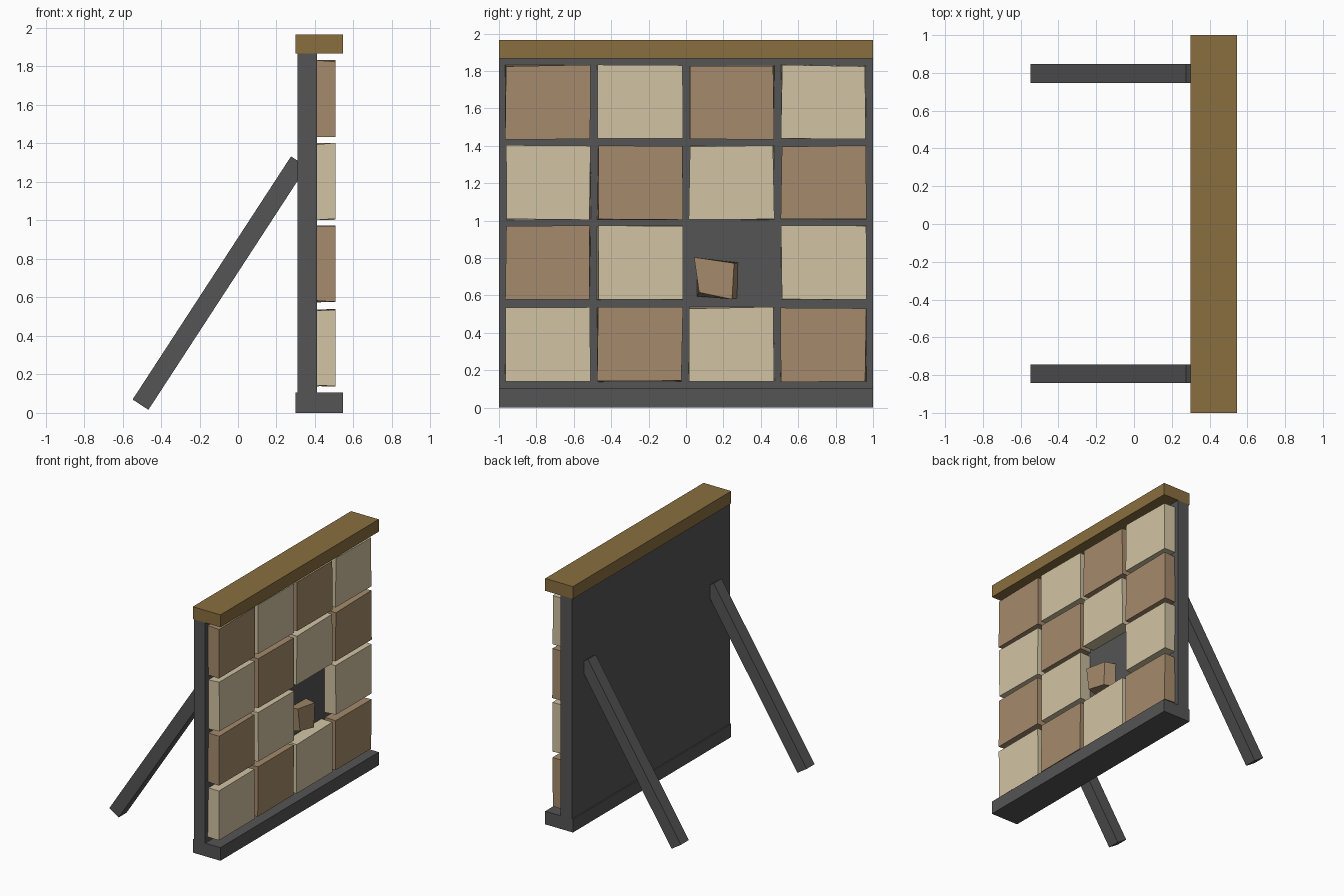
import bpy, bmesh, math, random

if "Cube" in bpy.data.objects:
    bpy.data.objects.remove(bpy.data.objects["Cube"])

random.seed(4)


def material(name, rgb):
    m = bpy.data.materials.new(name)
    m.diffuse_color = (*rgb, 1)
    m.use_nodes = True
    m.node_tree.nodes["Principled BSDF"].inputs["Base Color"].default_value = m.diffuse_color
    return m


GREY = material("dark_grey", (0.09, 0.09, 0.09))
WOOD = material("cap_wood", (0.25, 0.156, 0.05))
CREAM = material("cream", (0.64, 0.55, 0.37))
BROWN = material("brown", (0.376, 0.258, 0.15))


def prism(name, x0, back, x1, front, mat):
    """Six-sided block between two (y, z) quads lying at x0 and x1."""
    bm = bmesh.new()
    a = [bm.verts.new((x0, y, z)) for y, z in back]
    b = [bm.verts.new((x1, y, z)) for y, z in front]
    bm.faces.new(a)
    bm.faces.new(b)
    for i in range(4):
        j = (i + 1) % 4
        bm.faces.new((a[i], a[j], b[j], b[i]))
    bmesh.ops.recalc_face_normals(bm, faces=bm.faces)
    mesh = bpy.data.meshes.new(name)
    bm.to_mesh(mesh)
    bm.free()
    mesh.materials.append(mat)
    ob = bpy.data.objects.new(name, mesh)
    bpy.context.collection.objects.link(ob)
    return ob


def rect(y0, y1, z0, z1, jitter=0.0):
    def r():
        return random.uniform(-jitter, jitter)
    return [(y + r(), z + r()) for y, z in ((y0, z0), (y1, z0), (y1, z1), (y0, z1))]


def box(name, x, y, z, mat):
    return prism(name, x[0], rect(*y, *z), x[1], rect(*y, *z), mat)


# Backing panel, base rail and wooden cap
box("back_panel", (0.31, 0.41), (-1, 1), (0.105, 1.867), GREY)
box("base_rail", (0.30, 0.545), (-1, 1), (0, 0.105), GREY)
box("top_cap", (0.30, 0.545), (-1, 1), (1.867, 1.966), WOOD)

# Checkered blocks with slightly uneven corners, one position left open
for row, z in enumerate((0.338, 0.774, 1.203, 1.633)):
    for col, y in enumerate((-0.738, -0.246, 0.244, 0.736)):
        if (row, col) == (1, 2):
            continue
        quads = [rect(y - 0.226, y + 0.226, z - 0.196, z + 0.196, 0.005) for _ in range(2)]
        prism(f"block_{row}_{col}", 0.41, quads[0], 0.507, quads[1],
              BROWN if (row + col) % 2 else CREAM)

# Broken remnant in the open position
prism("broken_block",
      0.41, [(0.06, 0.595), (0.273, 0.585), (0.277, 0.775), (0.06, 0.78)],
      0.50, [(0.07, 0.616), (0.246, 0.579), (0.257, 0.772), (0.043, 0.804)], BROWN)

# Slanted rear braces
for side, y in (("left", -0.793), ("right", 0.797)):
    brace = box(f"brace_{side}", (-0.049, 0.049), (-0.05, 0.05), (-0.754, 0.754), GREY)
    brace.location = (-0.095, y, 0.6745)
    brace.rotation_euler.y = math.atan2(0.823, 1.263)
